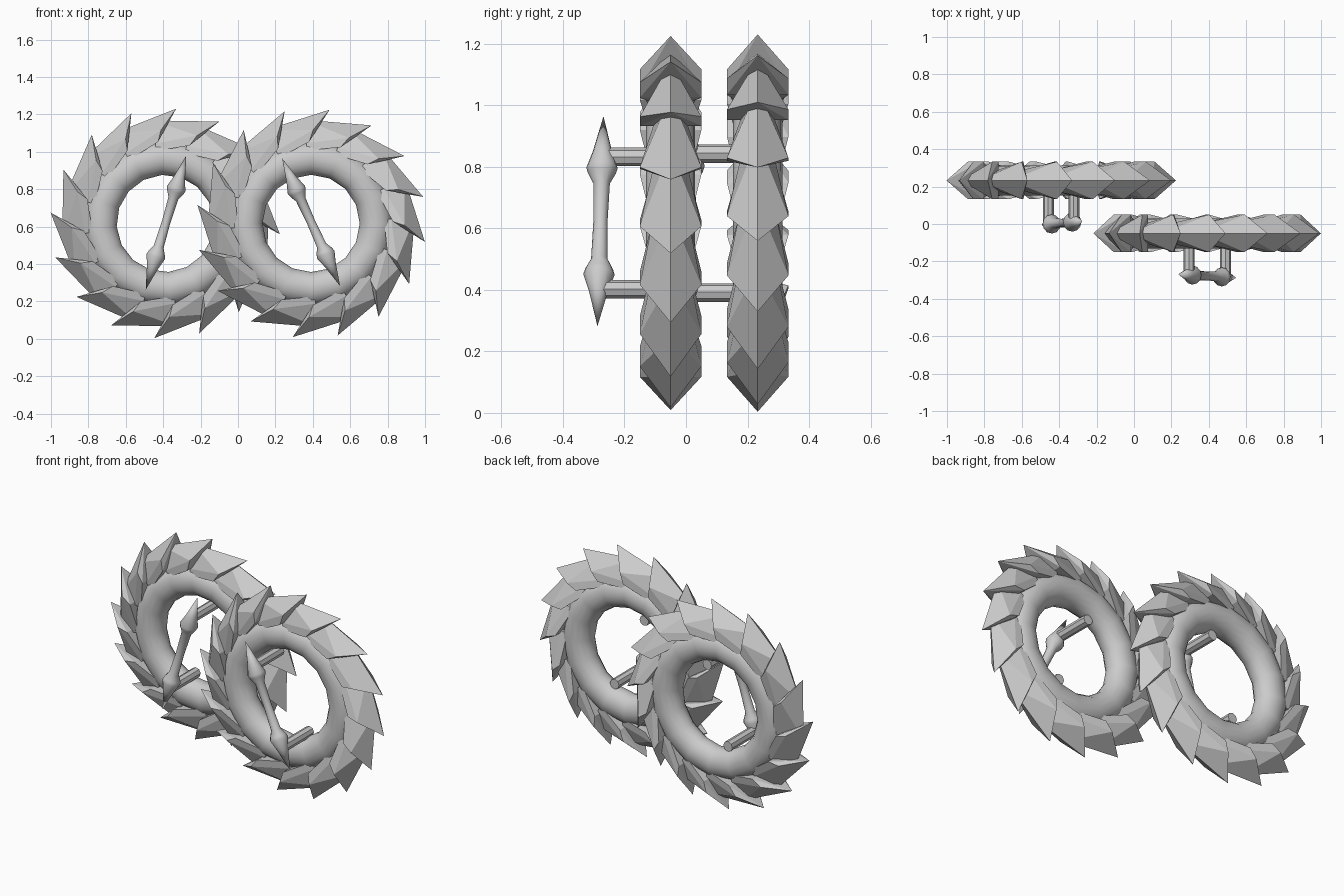
import bpy, bmesh, math
from mathutils import Matrix, Vector

if "Cube" in bpy.data.objects:
    bpy.data.objects.remove(bpy.data.objects["Cube"], do_unlink=True)

steel = bpy.data.materials.new("grey_steel")
steel.use_nodes = True
GREY = (0.6, 0.6, 0.6, 1)
steel.diffuse_color = GREY
steel.node_tree.nodes["Principled BSDF"].inputs["Base Color"].default_value = GREY

BLADES = 16
LEAN = math.radians(-24.4)      # grip tilt within the ring plane
GRIP_Y = -0.228                 # grip sits in front of the ring


def polar(deg, r, y):
    a = math.radians(deg)
    return Vector((r * math.cos(a), y, r * math.sin(a)))


def add_object(name, bm, matrix, smooth=None):
    bmesh.ops.recalc_face_normals(bm, faces=bm.faces)
    mesh = bpy.data.meshes.new(name)
    bm.to_mesh(mesh)
    bm.free()
    mesh.materials.append(steel)
    obj = bpy.data.objects.new(name, mesh)
    bpy.context.collection.objects.link(obj)
    obj.matrix_world = matrix
    if smooth:
        bpy.ops.object.select_all(action='DESELECT')
        obj.select_set(True)
        bpy.context.view_layer.objects.active = obj
        bpy.ops.object.shade_smooth_by_angle(angle=math.radians(smooth))
    return obj


def lathe(profile, steps, axis, closed=False):
    """Spin a profile of points around an axis through the origin."""
    bm = bmesh.new()
    verts = [bm.verts.new(p) for p in profile]
    pairs = list(zip(verts, verts[1:] + verts[:1])) if closed else list(zip(verts, verts[1:]))
    edges = [bm.edges.new(p) for p in pairs]
    bmesh.ops.spin(bm, geom=verts + edges, cent=(0, 0, 0), axis=axis,
                   angle=math.tau, steps=steps)
    bmesh.ops.remove_doubles(bm, verts=bm.verts, dist=0.0005)
    return bm


def ring_body():
    profile = []
    for i in range(16):
        a = math.tau * i / 16
        profile.append((0.35 + 0.09 * math.cos(a), 0.08 * math.sin(a), 0))
    return lathe(profile, 16, (0, 1, 0), closed=True)


def blades():
    """Overlapping ridged scales, each narrow at the root and barbed at the front."""
    bm = bmesh.new()
    for i in range(BLADES):
        tip = 80.8 + i * 360 / BLADES
        root = tip + 35
        pts = [polar(tip, 0.616, 0), polar(root, 0.555, 0)]
        for s in (-1, 1):
            pts += [polar(tip + 8, 0.5, s * 0.1), polar(tip + 10.5, 0.437, s * 0.1),
                    polar(root, 0.43, s * 0.055), polar(root, 0.39, s * 0.055)]
        verts = [bm.verts.new(p) for p in pts]
        t, r, s1, i1, b1, c1, s2, i2, b2, c2 = verts
        for face in ((t, s1, r), (s1, b1, r), (t, s2, r), (s2, b2, r),
                     (s1, i1, c1, b1), (s2, i2, c2, b2),
                     (t, s1, i1), (t, s2, i2), (t, i1, i2),
                     (i1, c1, c2, i2), (r, b1, c1, c2, b2)):
            bm.faces.new(face)
    return bm


def grip():
    half = [(0.0, 0.375), (0.031, 0.25), (0.051, 0.19), (0.045, 0.17), (0.027, 0.135)]
    profile = half + [(0.023, 0)] + [(r, -z) for r, z in reversed(half)]
    return lathe([(r, 0, z) for r, z in profile], 12, (0, 0, 1))


def pegs():
    bm = bmesh.new()
    for s in (-1, 1):
        centre = Matrix.Rotation(LEAN, 4, 'Y') @ Vector((0, 0, s * 0.236))
        centre.y = -0.102
        bmesh.ops.create_cone(bm, cap_ends=True, segments=8, radius1=0.03, radius2=0.03,
                              depth=0.256, matrix=Matrix.Translation(centre)
                              @ Matrix.Rotation(math.pi / 2, 4, 'X'))
    return bm


# Two matching bladed rings, the rear one turned about its centre
for side, x, y, turn in (("left", 0.391, -0.05, 0), ("right", -0.389, 0.233, 41.2)):
    place = Matrix.Translation((x, y, 0.617)) @ Matrix.Rotation(math.radians(turn), 4, 'Y')
    add_object(side + "_ring", ring_body(), place, 60)
    add_object(side + "_blades", blades(), place)
    add_object(side + "_pegs", pegs(), place, 40)
    tilt = Matrix.Rotation(LEAN, 4, 'Y') @ Matrix.Rotation(math.radians(-1.5), 4, 'X')
    grip_place = place @ Matrix.Translation((0, GRIP_Y, 0.006)) @ tilt
    add_object(side + "_grip", grip(), grip_place, 40)
